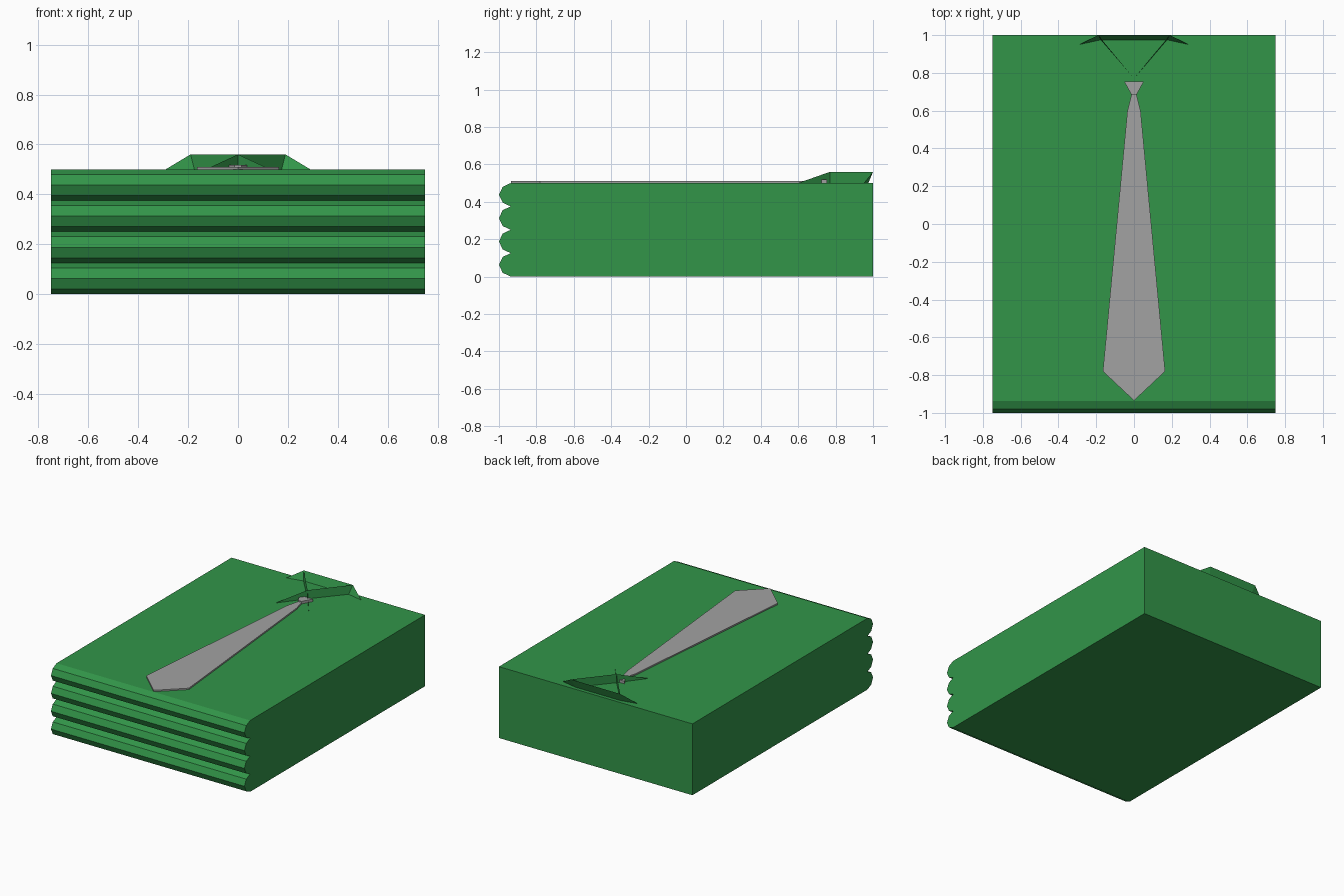
import bpy
from mathutils import Vector

if "Cube" in bpy.data.objects:
    bpy.data.objects.remove(bpy.data.objects["Cube"])


def material(name, colour):
    m = bpy.data.materials.new(name)
    m.use_nodes = True
    m.diffuse_color = (*colour, 1)
    m.node_tree.nodes["Principled BSDF"].inputs["Base Color"].default_value = (*colour, 1)
    return m


GREEN = material("shirt green", (0.032, 0.30, 0.066))
GREY = material("tie grey", (0.36, 0.36, 0.36))


def mesh_object(name, verts, faces, mat):
    me = bpy.data.meshes.new(name)
    me.from_pydata([tuple(v) for v in verts], [], faces)
    me.materials.append(mat)
    ob = bpy.data.objects.new(name, me)
    bpy.context.collection.objects.link(ob)
    return ob


def prism(name, outline, shift, mat):
    """Extrude a counter-clockwise outline along shift."""
    n = len(outline)
    low = [Vector(p) for p in outline]
    verts = low + [p + Vector(shift) for p in low]
    faces = [tuple(reversed(range(n))), tuple(range(n, 2 * n))]
    faces += [(i, (i + 1) % n, (i + 1) % n + n, i + n) for i in range(n)]
    return mesh_object(name, verts, faces, mat)


# Folded stack: four rounded folds along the front edge
HALF_W, TOP, LAYERS = 0.75, 0.5, 4
layer = TOP / LAYERS
fold = [(-0.98, 0.84), (-1.0, 0.5), (-0.98, 0.16), (-0.937, 0)]
side = [(1, 0), (1, TOP), (-0.937, TOP)]
for k in reversed(range(LAYERS)):
    side += [(y, (k + t) * layer) for y, t in fold]
prism("folded_shirts", [(-HALF_W, y, z) for y, z in side], (2 * HALF_W, 0, 0), GREEN)


# Tie: flat blade and a raised knot
def symmetric(half, z):
    """Mirror a right-hand outline, listed from bottom to top."""
    return ([(x, y, z) for x, y in half]
            + [(-x, y, z) for x, y in reversed(half) if x > 0])


blade = [(0, -0.935), (0.165, -0.78), (0.035, 0.6), (0.012, 0.69)]
prism("tie_blade", symmetric(blade, TOP - 0.002), (0, 0, 0.012), GREY)
knot = prism("tie_knot", symmetric([(0.014, 0.685), (0.052, 0.755)], TOP - 0.002),
             (0, 0, 0.02), GREY)

# Collar: thin upright sheets crossing behind the knot
RIDGE = TOP + 0.06
centre_low, centre_top = (0, 0.77, TOP), (0, 0.77, RIDGE)
peak, inner = (0.19, 1, RIDGE), (0.175, 0.975, TOP)
wing_tip, point = (0.29, 0.95, TOP), (0.13, 0.6, TOP)


def flip(p):
    return (-p[0], p[1], p[2])


sheets = {
    "collar_side": [centre_low, inner, peak, centre_top],
    "collar_point": [point, centre_low, centre_top],
    "collar_wing": [peak, inner, wing_tip],
}
for name, pts in sheets.items():
    ids = tuple(range(len(pts)))
    mesh_object(name + "_left", pts, [ids], GREEN)
    mesh_object(name + "_right", [flip(p) for p in reversed(pts)], [ids], GREEN)
mesh_object("collar_back", [inner, flip(inner), flip(peak), peak], [(0, 1, 2, 3)], GREEN)
